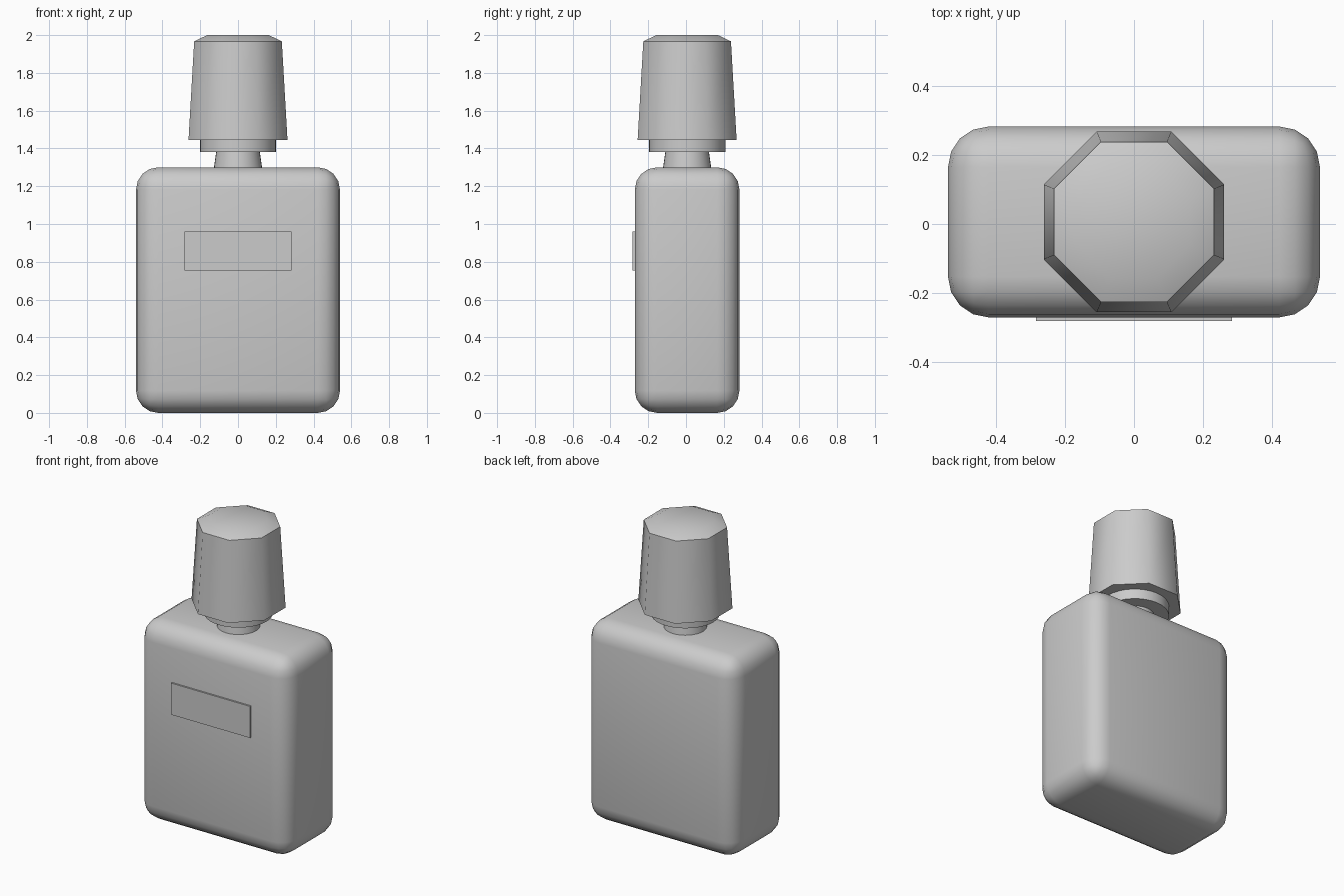
import bpy, bmesh, math

if "Cube" in bpy.data.objects:
    bpy.data.objects.remove(bpy.data.objects["Cube"])

CY = 0.006  # bottle axis in y


def finish(name, bm, angle):
    bmesh.ops.recalc_face_normals(bm, faces=bm.faces)
    me = bpy.data.meshes.new(name)
    bm.to_mesh(me)
    bm.free()
    ob = bpy.data.objects.new(name, me)
    bpy.context.collection.objects.link(ob)
    bpy.ops.object.select_all(action='DESELECT')
    ob.select_set(True)
    bpy.context.view_layer.objects.active = ob
    bpy.ops.object.shade_smooth_by_angle(angle=math.radians(angle))
    return ob


def box(name, x, y, z, bevel=0.0, segments=4):
    bm = bmesh.new()
    bmesh.ops.create_cube(bm, size=1)
    for v in bm.verts:
        v.co = [a + (b - a) * (c + 0.5) for (a, b), c in zip((x, y, z), v.co)]
    if bevel:
        bmesh.ops.bevel(bm, geom=bm.edges[:], offset=bevel, segments=segments,
                        profile=0.5, affect='EDGES')
    return finish(name, bm, 35)


def lathe(name, profile, sides, angle, turn=0.0):
    """Closed solid from (radius, z) rings."""
    bm = bmesh.new()
    rings = []
    for r, z in profile:
        rings.append([bm.verts.new((r * math.cos(turn + math.tau * i / sides),
                                    CY + r * math.sin(turn + math.tau * i / sides), z))
                      for i in range(sides)])
    for a, b in zip(rings, rings[1:]):
        for i in range(sides):
            j = (i + 1) % sides
            bm.faces.new((a[i], a[j], b[j], b[i]))
    bm.faces.new(rings[0][::-1])
    bm.faces.new(rings[-1])
    return finish(name, bm, angle)


# Rounded glass body
box("bottle_body", (-0.54, 0.54), (-0.271, 0.283), (0, 1.30), bevel=0.118)

# Thin raised label on the front
box("label", (-0.284, 0.284), (-0.282, -0.262), (0.755, 0.96))

# Neck and collar
lathe("neck", [(0.129, 1.28), (0.127, 1.30), (0.115, 1.385)], 32, 30)
lathe("collar", [(0.202, 1.38), (0.202, 1.45)], 32, 30)

# Tapered octagonal cap with a chamfered top
k = 1 / math.cos(math.pi / 8)
lathe("cap", [(0.262 * k, 1.445), (0.232 * k, 1.967), (0.163 * k, 2.0)],
      8, 50, turn=math.pi / 8)
